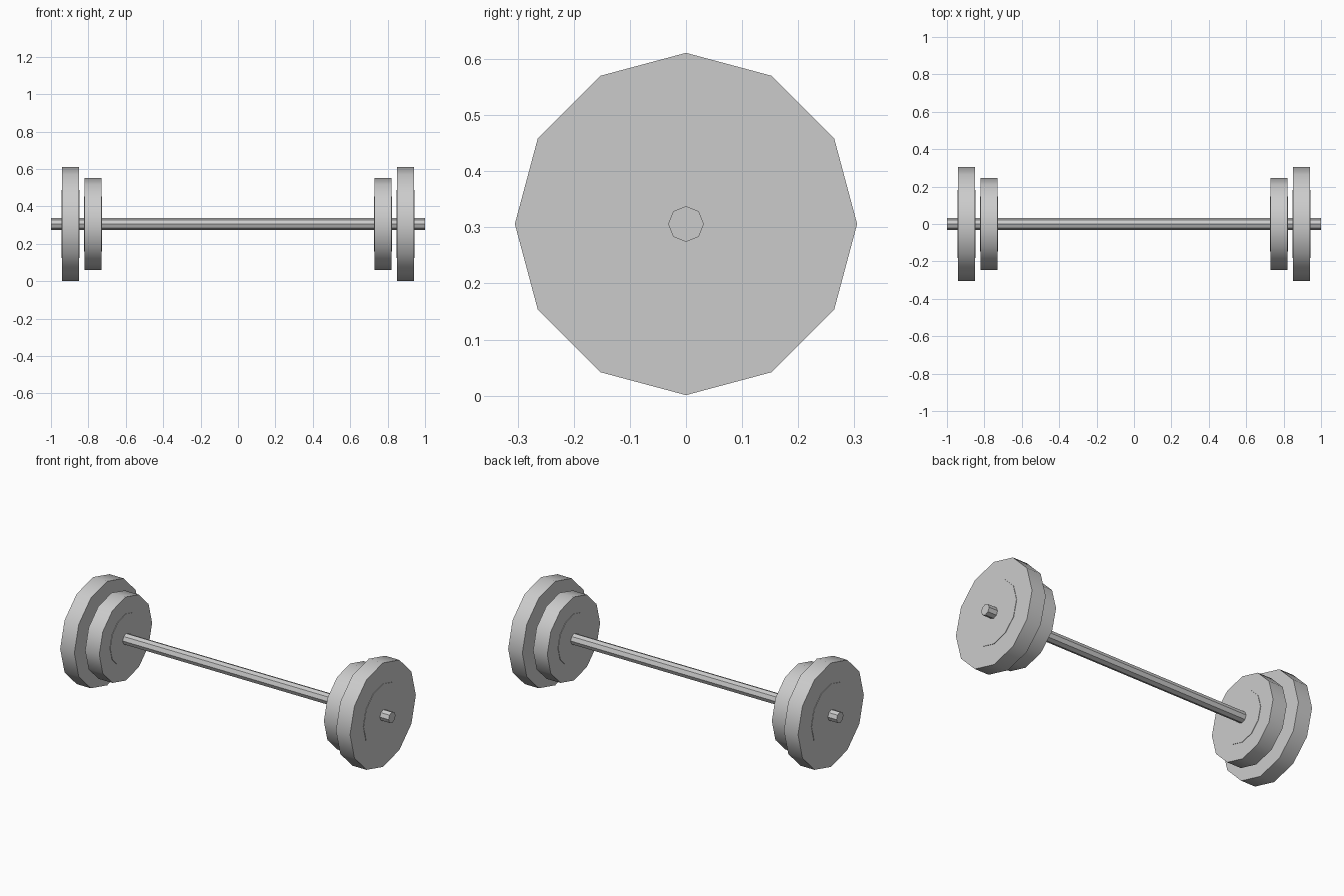
import bpy
from math import pi, radians

cube = bpy.data.objects.get("Cube")
if cube:
    bpy.data.objects.remove(cube, do_unlink=True)

AXIS_Z = 0.306

steel = bpy.data.materials.new("grey_steel")
steel.use_nodes = True
colour = (0.6, 0.6, 0.6, 1)
steel.diffuse_color = colour
steel.node_tree.nodes["Principled BSDF"].inputs["Base Color"].default_value = colour


def disc(name, x, radius, width, sides):
    """Cylinder lying along x, with one corner pointing straight up."""
    bpy.ops.mesh.primitive_cylinder_add(
        vertices=sides, radius=radius, depth=width,
        location=(x, 0, AXIS_Z), rotation=(0, pi / 2, 0))
    part = bpy.context.object
    part.name = name
    part.data.materials.append(steel)
    bpy.ops.object.shade_smooth_by_angle(angle=radians(35))
    return part


# Octagonal bar
disc("bar", 0, 0.032, 2, 8)

# Weight plates, each with a slightly raised centre on both faces
for side, sign in (("left", 1), ("right", -1)):
    for size, x, radius in (("large", 0.895, 0.305), ("small", 0.775, 0.245)):
        disc(f"{side}_{size}_plate", sign * x, radius, 0.092, 12)
        disc(f"{side}_{size}_plate_centre", sign * x, radius * 0.6, 0.097, 12)
